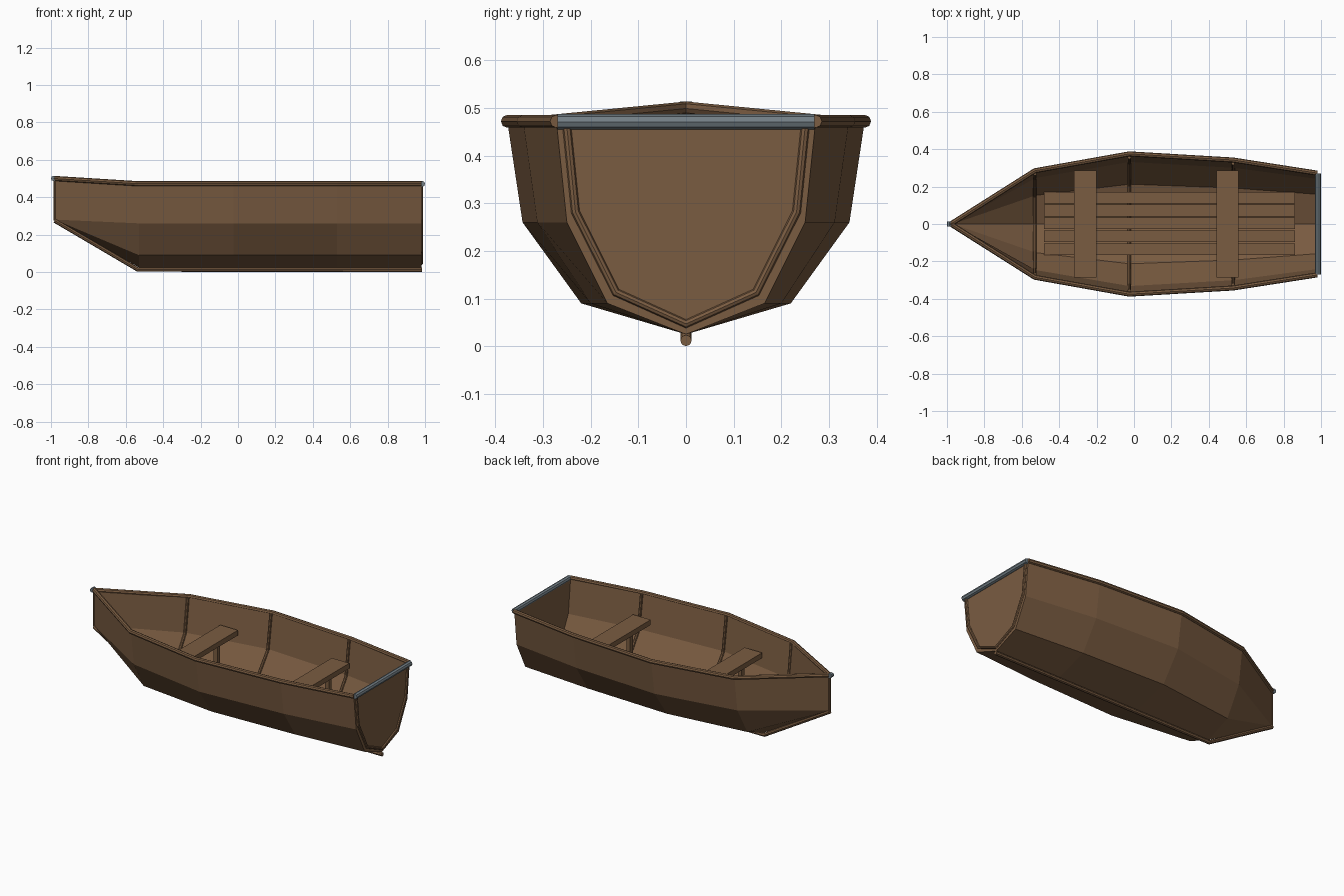
import bpy, bmesh

if "Cube" in bpy.data.objects:
    bpy.data.objects.remove(bpy.data.objects["Cube"])


def material(name, color):
    m = bpy.data.materials.new(name)
    m.diffuse_color = (*color, 1)
    m.use_nodes = True
    m.node_tree.nodes["Principled BSDF"].inputs["Base Color"].default_value = m.diffuse_color
    return m


wood = material("wood", (0.195, 0.107, 0.053))
metal = material("metal", (0.17, 0.21, 0.235))


def tube(name, points, radius, mat=wood):
    cu = bpy.data.curves.new(name, 'CURVE')
    cu.dimensions = '3D'
    cu.bevel_depth = radius
    cu.bevel_resolution = 2
    cu.use_fill_caps = True
    sp = cu.splines.new('POLY')
    sp.points.add(len(points) - 1)
    for p, co in zip(sp.points, points):
        p.co = (*co, 1)
    sp.use_smooth = False
    cu.materials.append(mat)
    ob = bpy.data.objects.new(name, cu)
    bpy.context.collection.objects.link(ob)
    return ob


def box(name, x0, x1, y0, y1, z0, z1):
    bpy.ops.mesh.primitive_cube_add(
        size=1, location=((x0 + x1) / 2, (y0 + y1) / 2, (z0 + z1) / 2))
    ob = bpy.context.object
    ob.name = name
    ob.scale = (x1 - x0, y1 - y0, z1 - z0)
    ob.data.materials.append(wood)
    return ob


# Half sections, keel to gunwale, as (y, z) at each station x
stations = [
    (-0.98, [(0, 0.28), (0, 0.28), (0, 0.28), (0, 0.5)]),
    (-0.53, [(0, 0.025), (0.16, 0.09), (0.257, 0.26), (0.285, 0.472)]),
    (-0.025, [(0, 0.025), (0.22, 0.09), (0.343, 0.26), (0.375, 0.472)]),
    (0.53, [(0, 0.025), (0.2, 0.09), (0.312, 0.26), (0.342, 0.472)]),
    (0.98, [(0, 0.025), (0.165, 0.09), (0.25, 0.26), (0.272, 0.472)]),
]


def full(half):
    return [(-y, z) for y, z in reversed(half)] + half[1:]


# Hull shell with flat transom
bm = bmesh.new()
rings = [[bm.verts.new((x, y, z)) for y, z in full(h)] for x, h in stations]
for a, b in zip(rings, rings[1:]):
    for i in range(len(a) - 1):
        bm.faces.new((a[i], a[i + 1], b[i + 1], b[i]))
bm.faces.new(rings[-1])
bmesh.ops.remove_doubles(bm, verts=bm.verts, dist=0.0005)
bmesh.ops.recalc_face_normals(bm, faces=bm.faces)
# make sure the transom faces outward (+x)
bm.faces.ensure_lookup_table()
transom = max(bm.faces, key=lambda f: f.calc_center_median().x)
if transom.normal.x < 0:
    bmesh.ops.reverse_faces(bm, faces=bm.faces)
me = bpy.data.meshes.new("hull")
bm.to_mesh(me)
bm.free()
me.materials.append(wood)
hull = bpy.data.objects.new("hull", me)
bpy.context.collection.objects.link(hull)
mod = hull.modifiers.new("thickness", 'SOLIDIFY')
mod.thickness = 0.012
mod.offset = -1

# Gunwale rails on both sides
for side, label in ((-1, "right"), (1, "left")):
    tube("gunwale_" + label,
         [(x, side * h[3][0], h[3][1]) for x, h in stations], 0.0135)

# Keel running up to the bow, and stem
tube("keel", [(-0.98, 0, 0.275), (-0.535, 0, 0.013), (0.985, 0, 0.012)], 0.012)
tube("stem", [(-0.98, 0, 0.275), (-0.98, 0, 0.5)], 0.006)

# Inner ribs
for n, (x, h) in enumerate(stations[1:4]):
    inner = [(y * 0.97 - (0.008 if y else 0), z + (0.016 if i < 2 else 0))
             for i, (y, z) in enumerate(h)]
    tube(f"rib_{n + 1}", [(x, y, z) for y, z in full(inner)], 0.009)

# Transom trim and metal fittings
trim = [(0, 0.047), (0.147, 0.113), (0.232, 0.282), (0.25, 0.46)]
tube("transom_trim", [(0.981, y, z) for y, z in full(trim)], 0.009)
tube("transom_cap", [(0.984, -0.27, 0.471), (0.984, 0.27, 0.471)], 0.016, metal)
tube("bow_cap", [(-0.986, -0.013, 0.5), (-0.986, 0.013, 0.5)], 0.014, metal)

# Floor slats
for i in range(5):
    y = (i - 2) * 0.069 + 0.003
    box(f"floor_slat_{i + 1}", -0.48, 0.86, y - 0.031, y + 0.031, 0.1, 0.116)

# Seats with legs
for label, x in (("front", -0.26), ("rear", 0.5)):
    box(label + "_seat", x - 0.06, x + 0.06, -0.285, 0.285, 0.32, 0.352)
    for s, side in ((-1, "right"), (1, "left")):
        box(f"{label}_seat_leg_{side}", x - 0.013, x + 0.013,
            s * 0.165 - 0.013, s * 0.165 + 0.013, 0.1, 0.325)
